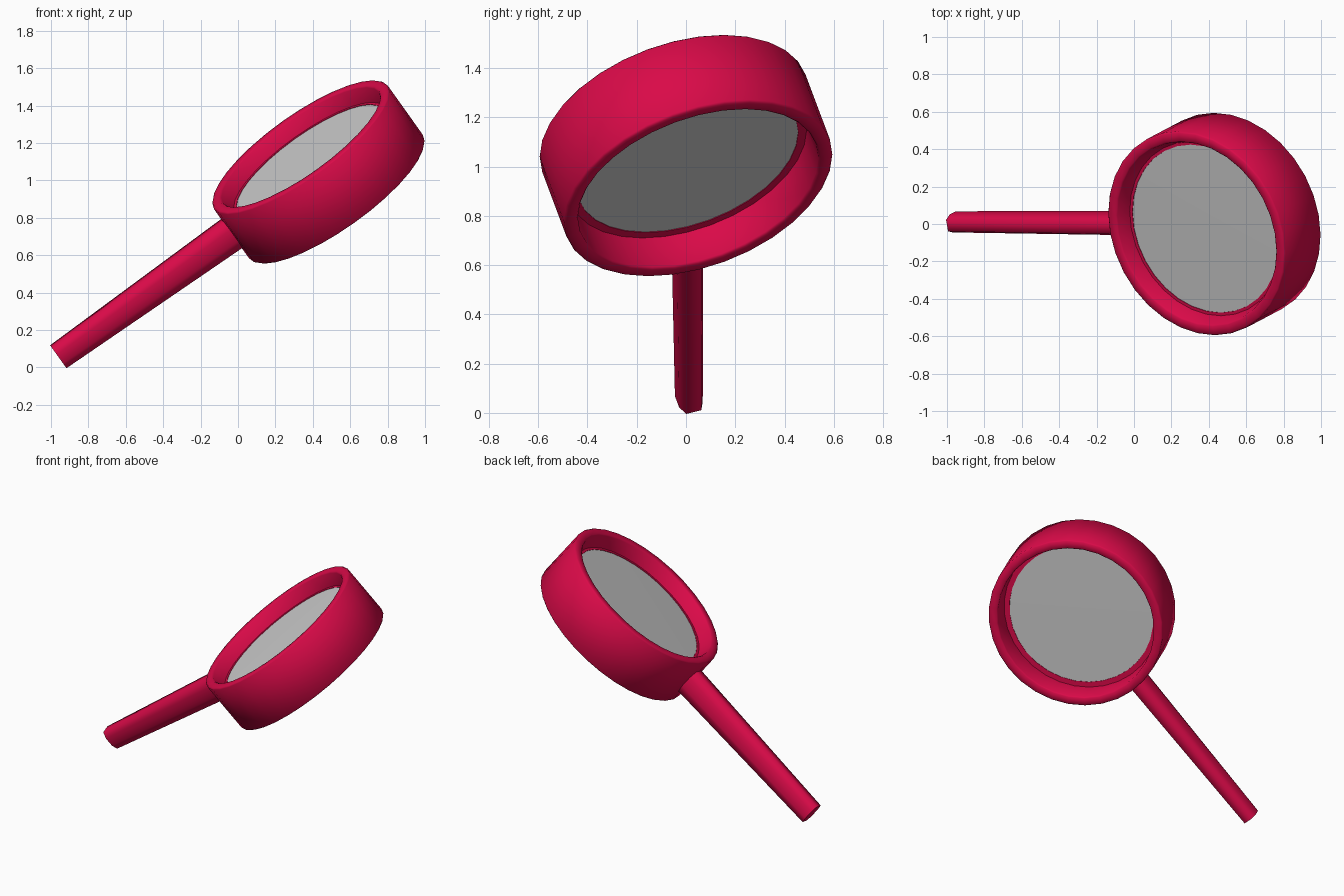
import bpy, bmesh, math
from mathutils import Matrix

if "Cube" in bpy.data.objects:
    bpy.data.objects.remove(bpy.data.objects["Cube"])

# Shared tilted frame: X runs along the handle to the lens, Z is the lens axis
pitch, roll = math.radians(35.5), math.radians(17)
FRAME = (Matrix.Translation((0.43, 0, 1.045))
         @ Matrix.Rotation(-pitch, 4, 'Y') @ Matrix.Rotation(roll, 4, 'X'))

red = bpy.data.materials.new("red_plastic")
red.diffuse_color = (0.7, 0.003, 0.065, 1)
red.use_nodes = True
red.node_tree.nodes["Principled BSDF"].inputs["Base Color"].default_value = red.diffuse_color


def finish(name, bm, mat=None, angle=40):
    bmesh.ops.recalc_face_normals(bm, faces=bm.faces)
    bm.transform(FRAME)
    me = bpy.data.meshes.new(name)
    bm.to_mesh(me)
    bm.free()
    ob = bpy.data.objects.new(name, me)
    bpy.context.collection.objects.link(ob)
    if mat:
        me.materials.append(mat)
    bpy.ops.object.select_all(action='DESELECT')
    bpy.context.view_layer.objects.active = ob
    ob.select_set(True)
    bpy.ops.object.shade_smooth_by_angle(angle=math.radians(angle))
    return ob


def lathe(profile, closed, segs=32):
    bm = bmesh.new()
    vs = [bm.verts.new((r, 0, z)) for r, z in profile]
    pairs = list(zip(vs, vs[1:] + vs[:1])) if closed else list(zip(vs, vs[1:]))
    es = [bm.edges.new(p) for p in pairs]
    bmesh.ops.spin(bm, geom=vs + es, axis=(0, 0, 1), cent=(0, 0, 0),
                   angle=2 * math.pi, steps=segs, use_duplicate=False)
    bmesh.ops.remove_doubles(bm, verts=bm.verts, dist=1e-4)
    return bm


# Deep round frame, softened rims, with an inner ledge that holds the lens
R, RI, RL, H = 0.57, 0.511, 0.47, 0.176
TOP, BOT, C = 0.086, -0.023, 0.008
finish("lens_frame", lathe([(R, -H + C), (R, H - C), (R - C, H), (RI + C, H),
                            (RI, H - C), (0.487, TOP), (RL, TOP),
                            (RL, BOT), (0.505, BOT), (RI, -H + C),
                            (RI + C, -H), (R - C, -H)], True), red, 70)

# Lens set flush in the ledge
finish("lens", lathe([(0, TOP + 0.001), (RL + 0.005, TOP - 0.003),
                      (RL + 0.005, BOT + 0.003), (0, BOT - 0.001)], False))

# Tapered eight-sided handle, flat at its free end
bm = bmesh.new()
rings = []
for x, y0, b, a in [(-1.706, 0.012, 0.05, 0.069), (-0.535, 0.005, 0.056, 0.09)]:
    p, q = 0.64 * b, 0.43 * a
    section = [(p, -a), (b, -q), (b, q), (p, a), (-p, a), (-b, q), (-b, -q), (-p, -a)]
    rings.append([bm.verts.new((x, y0 + y, z)) for y, z in section])
for i in range(8):
    j = (i + 1) % 8
    bm.faces.new((rings[0][i], rings[0][j], rings[1][j], rings[1][i]))
for r in rings:
    bm.faces.new(r)
finish("handle", bm, red, 75)
